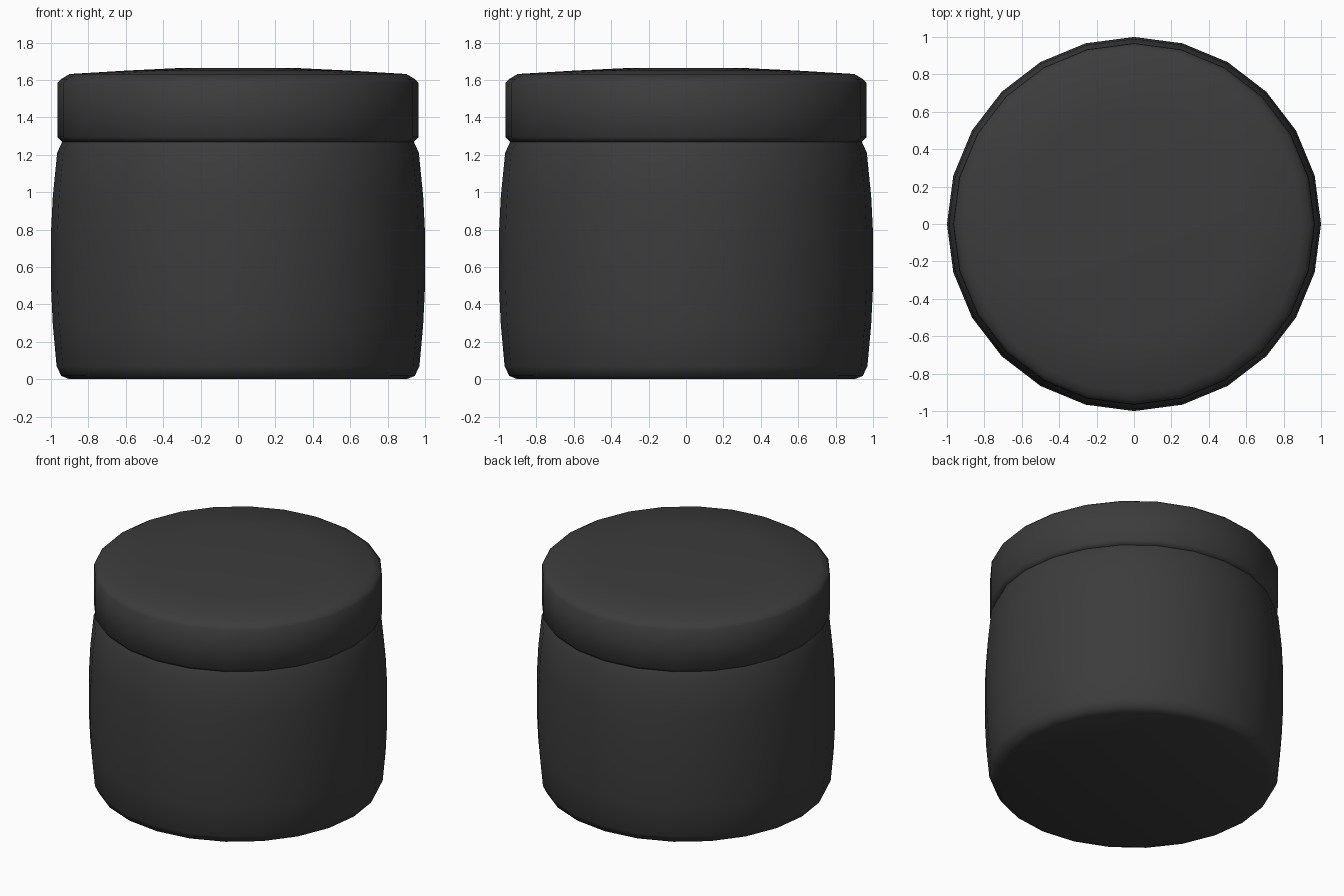
import bpy
import bmesh
from math import cos, sin, tau, radians

SIDES = 24

cube = bpy.data.objects.get("Cube")
if cube:
    bpy.data.objects.remove(cube, do_unlink=True)

charcoal = bpy.data.materials.new("charcoal plastic")
charcoal.use_nodes = True
charcoal.diffuse_color = (0.045, 0.045, 0.045, 1)
shader = charcoal.node_tree.nodes["Principled BSDF"]
shader.inputs["Base Color"].default_value = charcoal.diffuse_color
shader.inputs["Roughness"].default_value = 0.6


def lathe(name, profile):
    """Revolve (radius, height) points from bottom to top and cap both ends."""
    bm = bmesh.new()
    rings = [[bm.verts.new((r * cos(tau * i / SIDES), r * sin(tau * i / SIDES), z))
              for i in range(SIDES)] for r, z in profile]
    for low, high in zip(rings, rings[1:]):
        for i in range(SIDES):
            j = (i + 1) % SIDES
            bm.faces.new((low[i], low[j], high[j], high[i]))
    bm.faces.new(rings[0][::-1])
    bm.faces.new(rings[-1])
    mesh = bpy.data.meshes.new(name)
    bm.to_mesh(mesh)
    bm.free()
    mesh.materials.append(charcoal)
    obj = bpy.data.objects.new(name, mesh)
    bpy.context.collection.objects.link(obj)
    bpy.ops.object.select_all(action="DESELECT")
    obj.select_set(True)
    bpy.context.view_layer.objects.active = obj
    bpy.ops.object.shade_smooth_by_angle(angle=radians(60))
    return obj


# Bulging jar body with a rounded foot and shoulder
lathe("jar_body", [(0.90, 0), (0.945, 0.018), (0.97, 0.07), (0.99, 0.29),
                   (1.0, 0.5), (1.0, 0.78), (0.99, 0.98), (0.967, 1.21), (0.94, 1.27)])

# Lid with bevelled rim and a slightly domed top
lathe("jar_lid", [(0.94, 1.268), (0.965, 1.295), (0.965, 1.585), (0.945, 1.605),
                  (0.90, 1.632), (0.60, 1.65), (0.29, 1.665)])
